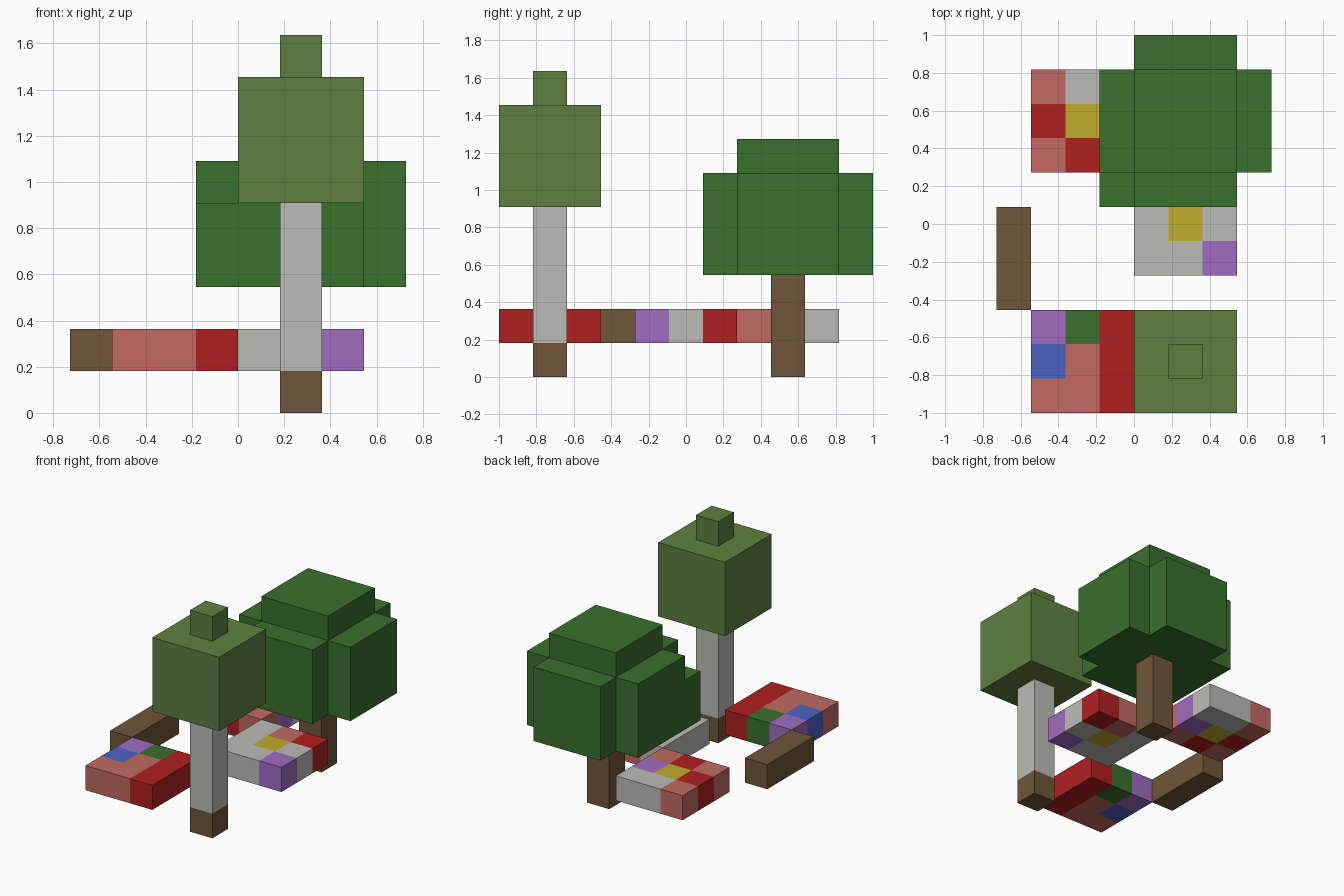
import bpy
import bmesh
from mathutils import Vector

U = 2 / 11                                   # size of one block
ORIGIN = Vector((-4 * U, -1, 0))             # corner of the block grid

cube = bpy.data.objects.get("Cube")
if cube:
    bpy.data.objects.remove(cube, do_unlink=True)


def linear(c):
    return c / 12.92 if c <= 0.04045 else ((c + 0.055) / 1.055) ** 2.4


def make_material(name, code):
    rgb = [linear(v / 255) for v in bytes.fromhex(code)]
    mat = bpy.data.materials.new(name)
    mat.use_nodes = True
    mat.diffuse_color = (*rgb, 1)
    bsdf = mat.node_tree.nodes["Principled BSDF"]
    bsdf.inputs["Base Color"].default_value = (*rgb, 1)
    bsdf.inputs["Roughness"].default_value = 0.9
    return mat


MATS = {name: make_material(name, code) for name, code in {
    "dark_green": "3A702D", "light_green": "5F8040", "brown": "70563A",
    "pale_grey": "BBBBB6", "red": "B02020", "salmon": "C16A62",
    "yellow": "C0AC2C", "purple": "A06CC0", "blue": "4C64C2"}.items()}


def box(lo, hi, colour):
    """Block cells from lo up to, not including, hi."""
    return {(i, j, k): colour for i in range(lo[0], hi[0])
            for j in range(lo[1], hi[1]) for k in range(lo[2], hi[2])}


def build(name, cells):
    """Join block cells into one closed shell without inner faces."""
    colours = sorted(set(cells.values()))
    bm = bmesh.new()
    for cell, colour in cells.items():
        for axis in range(3):
            for side in (0, 1):
                step = list(cell)
                step[axis] += 2 * side - 1
                if tuple(step) in cells:
                    continue
                a, b = (axis + 1) % 3, (axis + 2) % 3
                ring = [(0, 0), (1, 0), (1, 1), (0, 1)]
                verts = []
                for s, t in (ring if side else ring[::-1]):
                    p = Vector(cell)
                    p[axis] += side
                    p[a] += s
                    p[b] += t
                    verts.append(bm.verts.new(ORIGIN + p * U))
                bm.faces.new(verts).material_index = colours.index(colour)
    bmesh.ops.remove_doubles(bm, verts=bm.verts[:], dist=U / 100)
    bmesh.ops.dissolve_limit(bm, angle_limit=0.01, verts=bm.verts[:],
                             edges=bm.edges[:], delimit={'MATERIAL'})
    mesh = bpy.data.meshes.new(name)
    bm.to_mesh(mesh)
    bm.free()
    for c in colours:
        mesh.materials.append(MATS[c])
    obj = bpy.data.objects.new(name, mesh)
    bpy.context.collection.objects.link(obj)


def flower_bed(name, i0, j0, rows):
    """Three by three bed, rows listed from back to front."""
    build(name, {(i0 + i, j0 + 2 - j, 1): colour
                 for j, row in enumerate(rows)
                 for i, colour in enumerate(row.split())})


# Small pale tree at the front
build("pale_tree_root", box((5, 1, 0), (6, 2, 1), "brown"))
build("pale_tree_trunk", box((5, 1, 1), (6, 2, 5), "pale_grey"))
build("pale_tree_canopy", box((4, 0, 5), (7, 3, 8), "light_green")
      | box((5, 1, 8), (6, 2, 9), "light_green"))

# Broad dark tree at the back: crossed slabs, a cap and one low corner
build("dark_tree_trunk", box((5, 8, 0), (6, 9, 3), "brown"))
build("dark_tree_canopy", box((3, 7, 3), (8, 10, 6), "dark_green")
      | box((4, 6, 3), (7, 11, 6), "dark_green")
      | box((4, 7, 6), (7, 10, 7), "dark_green")
      | box((3, 6, 3), (4, 7, 5), "dark_green"))

# Fallen log
build("log", box((0, 3, 1), (1, 6, 2), "brown"))

# Flower beds
flower_bed("front_flower_bed", 1, 0, ["purple dark_green red",
                                      "blue salmon red",
                                      "salmon salmon red"])
flower_bed("middle_flower_bed", 4, 4, ["pale_grey salmon red",
                                       "pale_grey yellow pale_grey",
                                       "pale_grey pale_grey purple"])
flower_bed("back_flower_bed", 1, 7, ["salmon pale_grey pale_grey",
                                     "red yellow purple",
                                     "salmon red salmon"])
